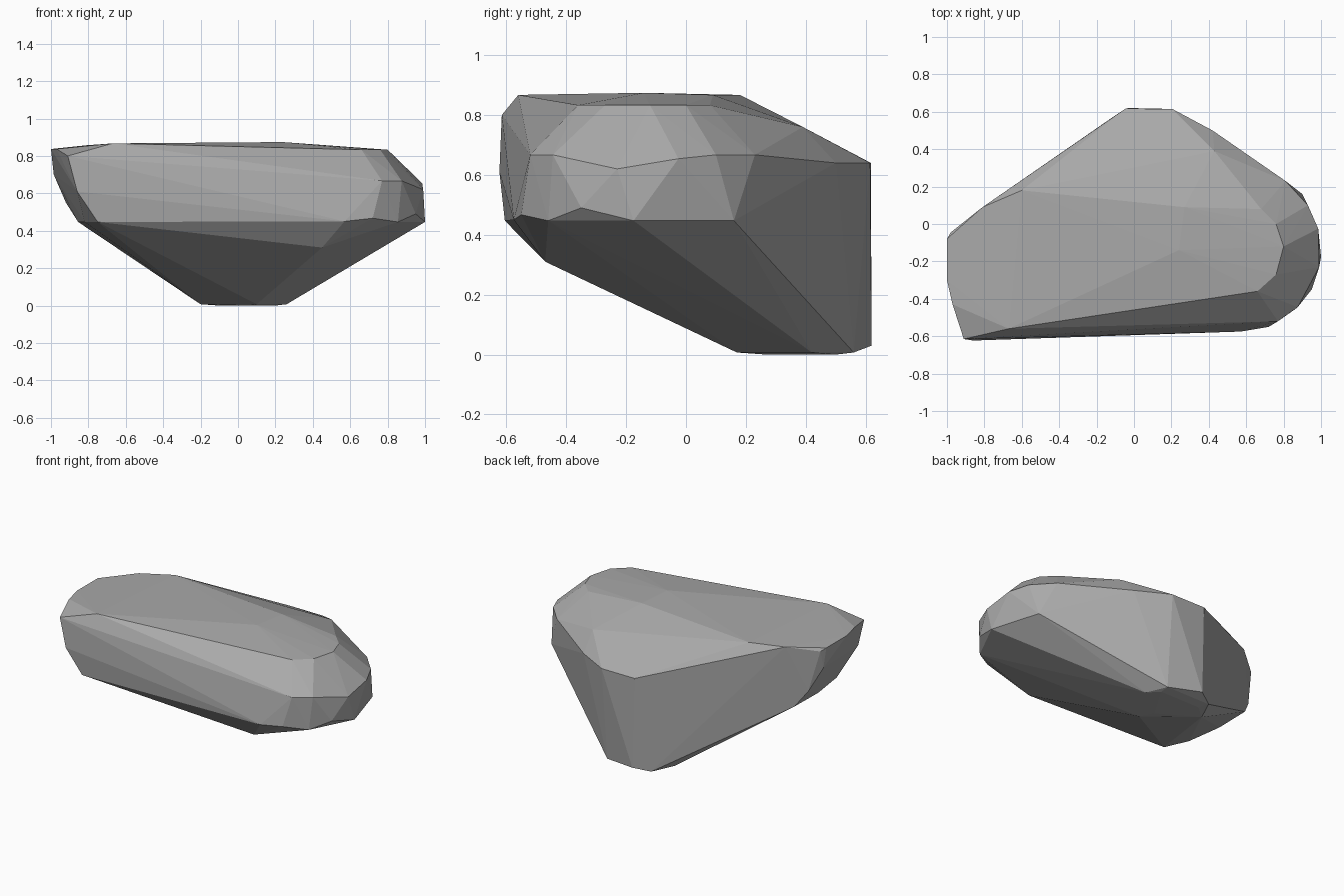
import bpy
import bmesh

# Remove the default object only
default_cube = bpy.data.objects.get("Cube")
if default_cube:
    bpy.data.objects.remove(default_cube, do_unlink=True)


def make_material(name, colour):
    """Create one flat matte material."""
    material = bpy.data.materials.new(name)
    material.use_nodes = True
    material.diffuse_color = colour
    shader = material.node_tree.nodes["Principled BSDF"]
    shader.inputs["Base Color"].default_value = colour
    shader.inputs["Roughness"].default_value = .9
    return material


def band(height, *corners):
    """Put a ring of plan corners at one height."""
    return [(x, y, height) for x, y in corners]


# Nearly flat crown of the rock
crown = band(.867, (-.67, -.56), (-.6, .18), (.27, .09))
crown += [(.24, -.14, .874)]

# Rounded right rim and thin left rim
right_rim = band(.833, (.66, -.36), (.76, -.27), (.8, -.12), (.76, 0), (.68, .08))
left_rim = band(.837, (-1, -.08), (-1, -.3), (-.97, -.43))
left_rim += [(-.91, -.615, .8), (-.98, -.045, .82), (-.81, .09, .857)]

# Widest part of the rounded right end
right_end = band(.667, (.77, -.52), (.875, -.445), (.93, .1), (.81, .23))
right_end += [(.99, -.23, .62), (.985, -.025, .654)]

# Underside edge running around the front and both ends
lower_edge = band(.447, (-.75, -.605), (-.82, -.45), (-.855, -.2), (-.85, .05),
                  (.855, -.46), (1, -.175), (.9, .16))
lower_edge += [(.57, -.575, .45), (.72, -.55, .467), (.95, -.35, .49)]

# Slanting left end and the low front corner
left_end = [(-.86, -.623, .61), (-.92, 0, .55), (-.985, -.07, .7)]
front_corner = [(.45, -.47, .31)]

# Steep back face and its sloping shoulder
back_edge = band(.64, (-.045, .617), (.205, .615), (.42, .5))
back_edge += [(.43, .39, .76)]

# Small foot on which the rock stands
foot = band(0, (.06, .27), (.2, .5), (-.1, .5))
foot += band(.007, (.1, .17), (.26, .42), (.2, .56), (-.13, .56), (-.2, .41))
foot += [(-.03, .62, .03)]

# Wrap all the corners in one faceted shell
bm = bmesh.new()
for part in (crown, right_rim, left_rim, right_end, lower_edge,
             left_end, front_corner, back_edge, foot):
    for corner in part:
        bm.verts.new(corner)
hull = bmesh.ops.convex_hull(bm, input=bm.verts[:])
bmesh.ops.delete(bm, geom=[v for v in bm.verts if not v.link_faces],
                 context="VERTS")
bmesh.ops.recalc_face_normals(bm, faces=bm.faces[:])

mesh = bpy.data.meshes.new("rock")
bm.to_mesh(mesh)
bm.free()
mesh.materials.append(make_material("stone grey", (.4, .4, .4, 1)))
rock = bpy.data.objects.new("rock", mesh)
bpy.context.collection.objects.link(rock)
